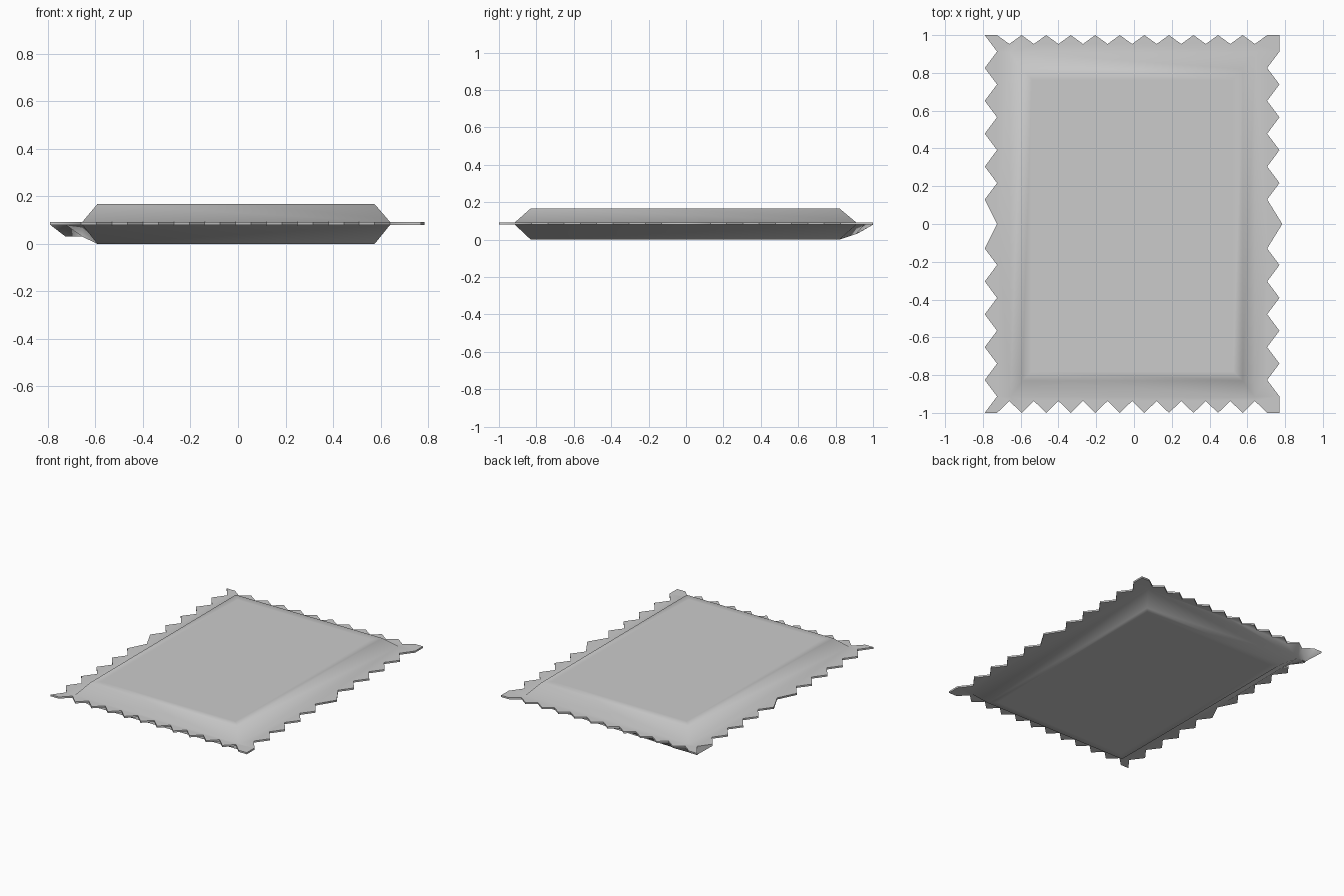
import bpy, bmesh, math
from mathutils import Vector

if "Cube" in bpy.data.objects:
    bpy.data.objects.remove(bpy.data.objects["Cube"])

# Serrated outline of the sealed edge, clockwise from the back-left corner
half = [1 - 0.087 * i for i in range(11)]
ys = half + [0.0] + [-y for y in reversed(half)]

def row(y_tip, y_valley):
    pts = []
    for j in range(25):
        tip = j in (0, 24) or j % 2 == 1
        pts.append((-0.79 + 0.065 * j, y_tip if tip else y_valley))
    return pts

back, front = row(1, 0.953), row(-1, -0.937)
right = [(0.785 if i == 11 else (0.77 if i % 2 else 0.705), ys[i]) for i in range(1, 22)]
left = [(-0.725 if i % 2 else -0.79, ys[i]) for i in range(1, 22)]
outline = back + right + front[::-1] + left[::-1]

def rect(x0, x1, y0, y1):
    return [(x0, y1), (x1, y1), (x1, y0), (x0, y0)]

base = rect(-0.655, 0.64, -0.915, 0.91)
shoulder = rect(-0.592, 0.575, -0.83, 0.82)
flat = rect(-0.54, 0.525, -0.78, 0.765)

bm = bmesh.new()

def ring(pts, z):
    return [bm.verts.new((x, y, z)) for x, y in pts]

def bridge(a, b):
    n = len(a)
    for i in range(n):
        k = (i + 1) % n
        bm.faces.new((a[i], a[k], b[k], b[i]))

def loop_edges(vs):
    return [bm.edges.new((vs[i], vs[(i + 1) % len(vs)])) for i in range(len(vs))]

# One half of the packet: flat seal, sloped shoulder and face
def shell(z_seal, z_face):
    rim, foot = ring(outline, z_seal), ring(base, z_seal)
    bmesh.ops.triangle_fill(bm, use_beauty=True, edges=loop_edges(rim) + loop_edges(foot))
    top, inner = ring(shoulder, z_face), ring(flat, z_face)
    bridge(foot, top)
    bridge(top, inner)
    bm.faces.new(inner)
    return rim, foot

rim_up, _ = shell(0.092, 0.167)
rim_low, foot_low = shell(0.08, 0.0)
bridge(rim_up, rim_low)

# Sagging back-left corner on the underside
foot_low[0].co.z = 0.03
rim_low[-1].co.z = 0.03

bmesh.ops.recalc_face_normals(bm, faces=bm.faces)
mesh = bpy.data.meshes.new("sachet_packet")
bm.to_mesh(mesh)
bm.free()
packet = bpy.data.objects.new("sachet_packet", mesh)
bpy.context.collection.objects.link(packet)
bpy.context.view_layer.objects.active = packet
packet.select_set(True)
bpy.ops.object.shade_smooth_by_angle(angle=math.radians(65))
